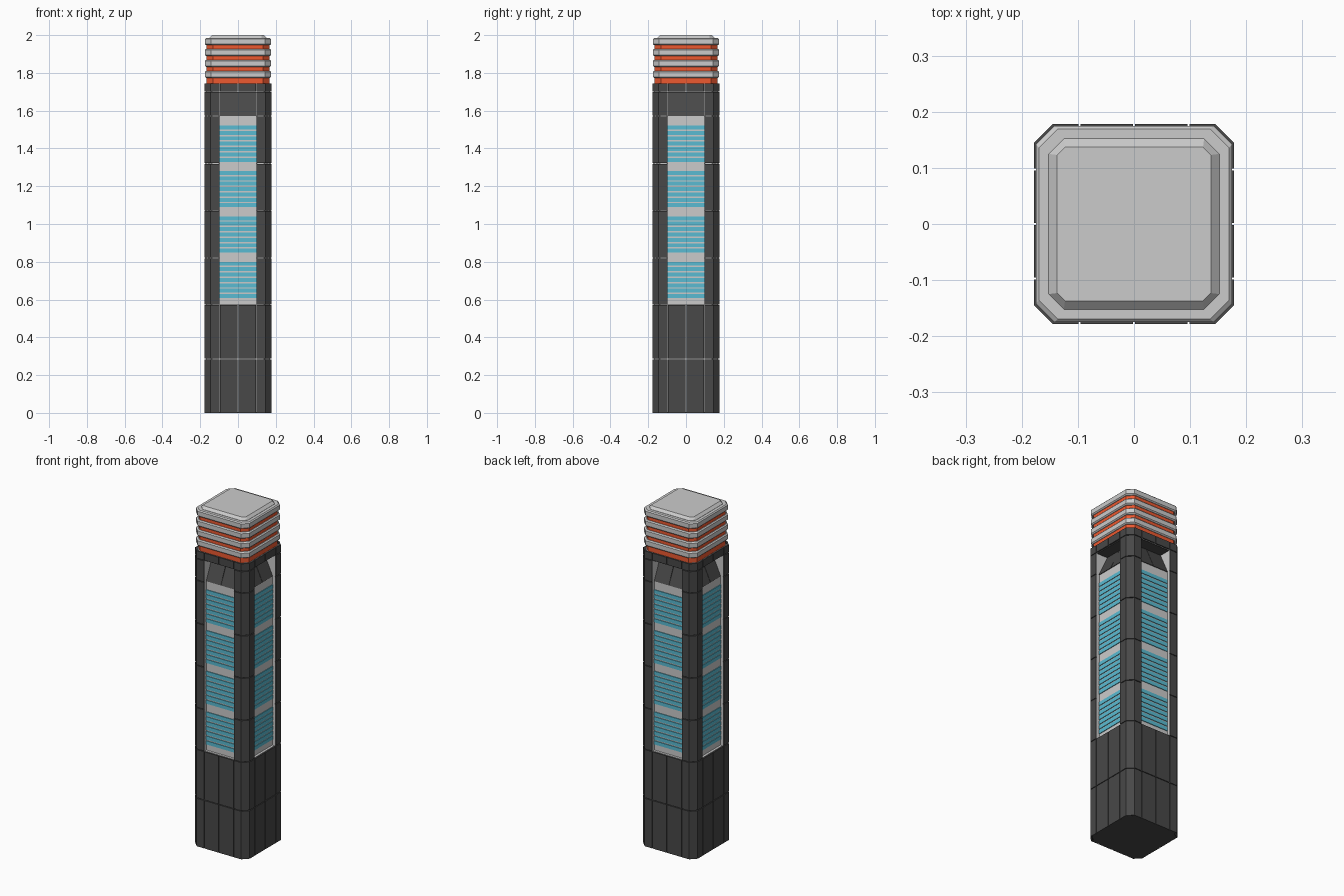
import bpy, bmesh, math
from mathutils import Matrix

if "Cube" in bpy.data.objects:
    bpy.data.objects.remove(bpy.data.objects["Cube"])


def material(name, rgb):
    m = bpy.data.materials.new(name)
    m.diffuse_color = (*rgb, 1)
    m.use_nodes = True
    m.node_tree.nodes["Principled BSDF"].inputs["Base Color"].default_value = m.diffuse_color
    return m


DARK = material("dark_cladding", (0.065, 0.065, 0.065))
BLUE = material("blue_glass", (0.10, 0.50, 0.65))
ORANGE = material("orange_glow", (0.85, 0.10, 0.03))

HALF, CORE, WIN, BAY = 0.178, 0.170, 0.156, 0.097   # outer, core, window plane, bay half width
CH = 0.033                                          # corner chamfer
GAP = 0.002                                         # half the panel joint


def finish(bm, name, mat=None, four=False):
    """Turn a bmesh into an object, optionally repeated on all four sides."""
    if four:
        base = bm.verts[:] + bm.edges[:] + bm.faces[:]
        for i in (1, 2, 3):
            new = bmesh.ops.duplicate(bm, geom=base)["geom"]
            bmesh.ops.rotate(bm, matrix=Matrix.Rotation(i * math.pi / 2, 3, 'Z'),
                             verts=[v for v in new if isinstance(v, bmesh.types.BMVert)])
    bmesh.ops.recalc_face_normals(bm, faces=bm.faces)
    me = bpy.data.meshes.new(name)
    bm.to_mesh(me)
    bm.free()
    ob = bpy.data.objects.new(name, me)
    bpy.context.collection.objects.link(ob)
    if mat:
        me.materials.append(mat)
    return ob


def loft(bm, rings):
    """Skin a stack of (outline, z) sections with equal point counts, capped."""
    rows = [[bm.verts.new((x, y, z)) for x, y in pts] for pts, z in rings]
    n = len(rows[0])
    for a, b in zip(rows, rows[1:]):
        for i in range(n):
            bm.faces.new((a[i], a[(i + 1) % n], b[(i + 1) % n], b[i]))
    bm.faces.new(rows[0][::-1])
    bm.faces.new(rows[-1])


def octagon(h, c=CH):
    k = h - c
    return [(k, -h), (h, -k), (h, k), (k, h), (-k, h), (-h, k), (-h, -k), (-k, -h)]


def rect(x0, x1, y0, y1):
    return [(x0, y0), (x1, y0), (x1, y1), (x0, y1)]


def square(h):
    return rect(-h, h, -h, h)


# Grey structure: base, window shaft tapering in at the top, upper collar
bm = bmesh.new()
loft(bm, [(octagon(CORE), 0.004), (octagon(CORE), 0.573)])
loft(bm, [(square(WIN), 0.573), (square(WIN), 1.572), (square(BAY), 1.70)])
loft(bm, [(octagon(CORE), 1.70), (octagon(CORE), 1.743)])
finish(bm, "core")

# Grey corner posts that form the bay side walls
bm = bmesh.new()
k = CORE - CH
loft(bm, [([(BAY, -BAY), (BAY, -0.175), (BAY + 0.004, -CORE), (k, -CORE), (CORE, -k),
            (CORE, -BAY - 0.004), (0.175, -BAY)], z) for z in (0.573, 1.70)])
finish(bm, "corner_posts", four=True)

# Underside plate
bm = bmesh.new()
loft(bm, [(octagon(CORE), 0.0), (octagon(CORE), 0.006)])
finish(bm, "base_plate", DARK)

# Dark panels wrapping the corners, split at each storey joint
joints = [-GAP, 0.285, 0.573, 0.82, 1.07, 1.32, 1.572, 1.70, 1.745 + GAP]
e, ko, ki = BAY + GAP, HALF - CH, CORE - CH + 0.003
corner = [(e, -HALF), (ko, -HALF), (HALF, -ko), (HALF, -e),
          (CORE, -e), (CORE, -ki), (ki, -CORE), (e, -CORE)]
bm = bmesh.new()
for a, b in zip(joints, joints[1:]):
    loft(bm, [(corner, a + GAP), (corner, b - GAP)])
finish(bm, "corner_panels", DARK, True)

# Dark flat panels below and above the window bays
bm = bmesh.new()
for a, b in ((joints[0], joints[1]), (joints[1], joints[2]), (joints[7], joints[8])):
    for x0, x1 in ((-BAY, 0), (0, BAY)):
        p = rect(x0 + GAP, x1 - GAP, -HALF, -CORE)
        loft(bm, [(p, a + GAP), (p, b - GAP)])
finish(bm, "face_panels", DARK, True)

# Dark panels leaning inward above the windows
bm = bmesh.new()
for x0, x1 in ((-BAY, 0), (0, BAY)):
    low = rect(x0 + 0.001, x1 - 0.001, -WIN - 0.004, -WIN + 0.004)
    high = rect(x0 + 0.001, x1 - 0.001, -BAY - 0.004, -BAY + 0.004)
    loft(bm, [(low, 1.572), (high, 1.70)])
finish(bm, "sloped_panels", DARK, True)

# Dark soffit under the collar
bm = bmesh.new()
soffit = rect(-BAY, BAY, -CORE, -BAY)
loft(bm, [(soffit, 1.697), (soffit, 1.702)])
finish(bm, "soffits", DARK, True)

# Blue window slats: four storeys of seven
bm = bmesh.new()
slat = rect(-BAY, BAY, -WIN - 0.004, -WIN + 0.002)
for storey in range(4):
    for i in range(7):
        z = 0.608 + storey * 0.2405 + i * 0.0285
        loft(bm, [(slat, z), (slat, z + 0.021)])
finish(bm, "window_slats", BLUE, True)

# Glowing head with grey fins
bm = bmesh.new()
loft(bm, [(octagon(0.166), 1.743), (octagon(0.166), 1.96)])
finish(bm, "glow_bands", ORANGE)

bm = bmesh.new()
for z in (1.792, 1.850, 1.908, 1.966):
    loft(bm, [(octagon(0.169), z - 0.019), (octagon(0.175), z - 0.013),
              (octagon(0.175), z + 0.013), (octagon(0.169), z + 0.019)])
finish(bm, "head_fins")

# Raised bevelled cap
bm = bmesh.new()
loft(bm, [(octagon(0.152, 0.027), 1.97), (octagon(0.152, 0.027), 1.986),
          (octagon(0.137, 0.014), 2.0)])
finish(bm, "cap")
